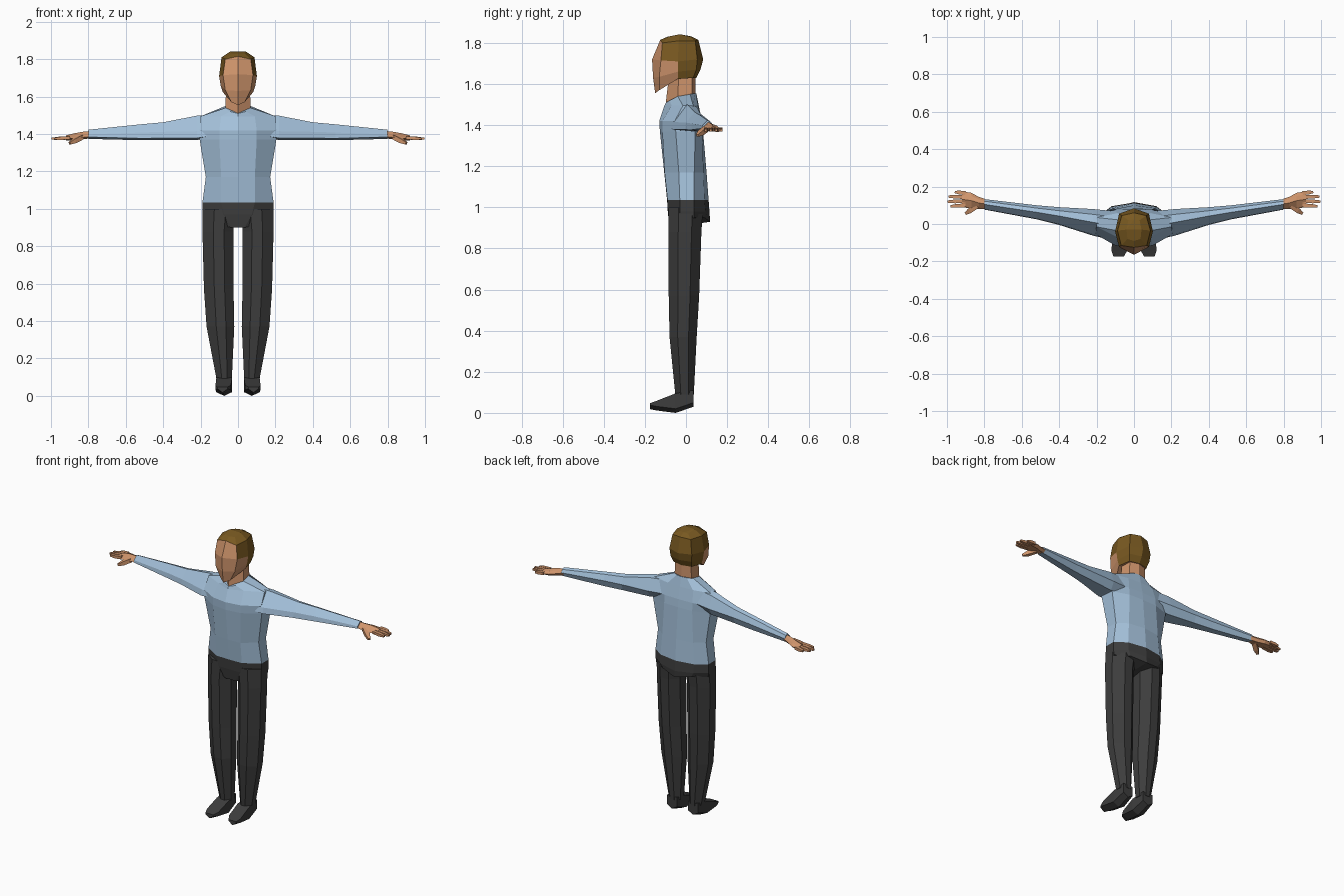
import bpy, bmesh
from mathutils import Vector


def material(name, rgb):
    m = bpy.data.materials.new(name)
    m.diffuse_color = (*rgb, 1)
    return m


SKIN = material("skin", (0.63, 0.30, 0.15))
SHIRT = material("light blue shirt", (0.37, 0.53, 0.70))
DARK = material("dark grey trousers", (0.047, 0.047, 0.047))
HAIR = material("brown hair", (0.19, 0.10, 0.015))


def loft(name, rings, mats, rule=None):
    """Skin a list of rings and cap both ends; rule(row, column) picks the material."""
    bm = bmesh.new()
    loops = [[bm.verts.new(p) for p in r] for r in rings]
    n = len(loops[0])
    for row in range(len(loops) - 1):
        a, b = loops[row], loops[row + 1]
        for j in range(n):
            k = (j + 1) % n
            f = bm.faces.new((a[j], a[k], b[k], b[j]))
            if rule:
                f.material_index = rule(row, min(j, n - 1 - j))
    bm.faces.new(loops[0])
    top = bm.faces.new(loops[-1])
    if rule:
        top.material_index = rule(len(loops) - 1, 0)
    bmesh.ops.triangulate(bm, faces=[f for f in bm.faces if len(f.verts) > 4])
    bmesh.ops.recalc_face_normals(bm, faces=bm.faces)
    me = bpy.data.meshes.new(name)
    bm.to_mesh(me)
    bm.free()
    for m in mats:
        me.materials.append(m)
    ob = bpy.data.objects.new(name, me)
    bpy.context.collection.objects.link(ob)
    return ob


def both(half):
    """Mirror a half section (first and last point on x = 0) into a full ring."""
    return half + [(-x, y, z) for x, y, z in reversed(half[1:-1])]


def level(z, front, fx, fy, w, y1, y2, bx, by, back):
    return [(0, front, z), (fx, fy, z), (w, y1, z), (w, y2, z), (bx, by, z), (0, back, z)]


# shirt body
waist = level(1.035, -.092, .09, -.09, .19, -.03, .04, .12, .09, .11)
collar = [(0, -.098, 1.51), (.04, -.08, 1.52), (.067, -.04, 1.54),
          (.067, .02, 1.55), (.035, .045, 1.555), (0, .05, 1.555)]
loft("shirt_body", [both(r) for r in (
    waist,
    level(1.17, -.106, .09, -.104, .172, -.035, .04, .11, .085, .10),
    level(1.37, -.127, .10, -.115, .205, -.05, .045, .10, .08, .083),
    level(1.42, -.13, .10, -.115, .205, -.055, .055, .10, .075, .078),
    level(1.495, -.105, .09, -.07, .20, -.015, .035, .09, .058, .062),
    collar)], [SHIRT])

# hips, with the seat hanging over the legs
loft("hips", [both(r) for r in (
    waist,
    [(0, -.088, .97), (.075, -.088, .97), (.19, -.03, .98), (.19, .04, .98),
     (.12, .095, .98), (0, .115, .97)],
    [(0, -.075, .90), (.035, -.078, .90), (.185, -.03, .93), (.185, .04, .95),
     (.10, .09, .95), (0, .117, .93)])], [DARK])

# neck
loft("neck", [both(r) for r in (
    [(0, -.09, 1.49), (.06, -.04, 1.52), (.06, .02, 1.53), (0, .045, 1.53)],
    [(0, -.098, 1.512), (.067, -.04, 1.542), (.06, .03, 1.557), (0, .046, 1.557)],
    [(0, -.085, 1.62), (.064, -.035, 1.65), (.055, .03, 1.66), (0, .047, 1.66)])], [SKIN])


# head: face columns are skin, sides above the temple and the back are hair
def head_rule(row, col):
    if row >= 3 or col >= 2:
        return 1
    return 1 if col == 1 and row >= 2 else 0


loft("head", [both(r) for r in (
    [(0, -.15, 1.555), (.035, -.13, 1.57), (.082, -.04, 1.625), (.065, .035, 1.63), (0, .05, 1.63)],
    [(0, -.16, 1.63), (.068, -.13, 1.635), (.093, -.04, 1.66), (.075, .05, 1.67), (0, .07, 1.67)],
    [(0, -.165, 1.72), (.08, -.122, 1.715), (.101, -.04, 1.71), (.08, .055, 1.72), (0, .084, 1.72)],
    [(0, -.125, 1.815), (.068, -.115, 1.80), (.088, -.035, 1.81), (.065, .045, 1.81), (0, .06, 1.815)],
    [(0, -.09, 1.83), (.035, -.08, 1.832), (.04, -.03, 1.842), (.03, .02, 1.83), (0, .025, 1.832)])],
    [SKIN, HAIR], head_rule)


def arm_ring(s, x, f, b, bot, mid, top):
    w = b - f
    return [(s * x, f, bot + .01), (s * x, f + .05 * w, mid), (s * x, f + .5 * w, top),
            (s * x, f + .8 * w, top - .008), (s * x, b, mid), (s * x, b - .2 * w, bot)]


def leg_ring(s, z, xi, xo, yf, yb):
    xs = [xi + t * (xo - xi) for t in (.3, .65)]
    ya, yc = yf + .3 * (yb - yf), yf + .7 * (yb - yf)
    pts = [(xs[0], yf), (xs[1], yf), (xo, ya), (xo, yc), (xs[1], yb), (xs[0], yb), (xi, yc), (xi, ya)]
    return [(s * x, y, z) for x, y in pts]


def finger(name, s, start, end, r0, r1):
    """Four-sided tapered finger between two points."""
    a, b = Vector(start), Vector(end)
    d = (b - a).normalized()
    side = d.cross(Vector((0, 0, 1))).normalized()
    up = side.cross(d)
    rings = []
    for c, r in ((a, r0), (a.lerp(b, .6), r0), (b, r1)):
        ring = [c + side * r * i + up * r * j * .85 for i, j in ((-1, -1), (1, -1), (1, 1), (-1, 1))]
        rings.append([(s * p.x, p.y, p.z) for p in ring])
    loft(name, rings, [SKIN])


for s, tag in ((1, "left"), (-1, "right")):
    # sleeve
    loft(tag + "_sleeve", [arm_ring(s, *v) for v in (
        (.12, -.085, .07, 1.385, 1.42, 1.505),
        (.22, -.062, .08, 1.368, 1.415, 1.498),
        (.40, -.005, .09, 1.368, 1.412, 1.463),
        (.52, .025, .10, 1.367, 1.408, 1.452),
        (.80, .077, .133, 1.374, 1.398, 1.423))], [SHIRT])

    # palm
    loft(tag + "_palm", [arm_ring(s, *v) for v in (
        (.78, .082, .128, 1.378, 1.396, 1.417),
        (.83, .08, .145, 1.372, 1.388, 1.412),
        (.87, .083, .167, 1.367, 1.382, 1.405),
        (.92, .09, .174, 1.366, 1.378, 1.393))], [SKIN])

    # fingers and thumb
    for i, (y, tx, ty) in enumerate(((.100, .98, .095), (.122, .998, .120),
                                     (.144, .992, .147), (.165, .958, .171))):
        finger(f"{tag}_finger_{i + 1}", s, (.90, y, 1.380), (tx, ty, 1.375), .010, .006)
    finger(tag + "_thumb", s, (.835, .10, 1.384), (.90, .056, 1.35), .014, .007)

    # trouser leg
    loft(tag + "_trouser_leg", [leg_ring(s, *v) for v in (
        (1.0, .012, .188, -.086, .083),
        (.88, .025, .19, -.086, .075),
        (.57, .024, .182, -.084, .064),
        (.37, .020, .168, -.08, .052),
        (.09, .033, .115, -.052, .038))], [DARK])

    # shoe, lofted from heel to toe
    loft(tag + "_shoe", [
        [(s * x, y, z) for x, z in ((xi, zt), (xo, zt), (xo, zb + .02), ((xi + xo) / 2, zb), (xi, zb + .02))]
        for y, xi, xo, zb, zt in (
            (.036, .040, .110, .03, .11), (-.05, .032, .116, .0, .095),
            (-.145, .038, .120, .012, .058), (-.175, .055, .110, .018, .047))], [DARK])
